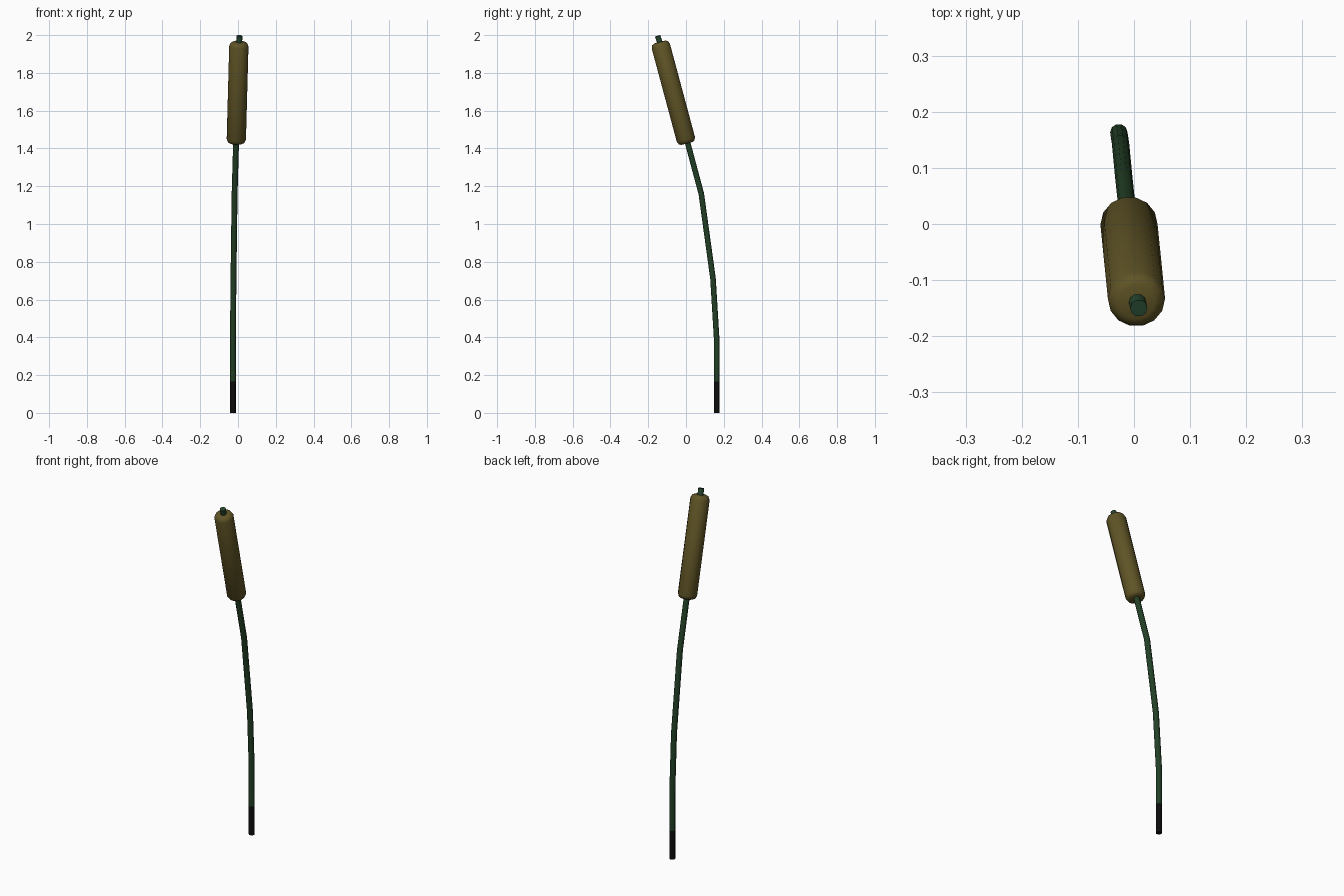
import bpy, bmesh, math
from mathutils import Vector

if "Cube" in bpy.data.objects:
    bpy.data.objects.remove(bpy.data.objects["Cube"])


def material(name, rgb):
    m = bpy.data.materials.new(name)
    m.diffuse_color = (*rgb, 1)
    m.use_nodes = True
    m.node_tree.nodes["Principled BSDF"].inputs["Base Color"].default_value = m.diffuse_color
    return m


GREEN = material("stem green", (0.016, 0.050, 0.019))
DARK = material("waterline black", (0.004, 0.004, 0.004))
TIP = material("tip green", (0.019, 0.060, 0.027))
BROWN = material("seed head brown", (0.115, 0.088, 0.019))


def tube(name, points, radii, sides, mat):
    """Closed tube through points, each ring square to the path."""
    pts = [Vector(p) for p in points]
    bm = bmesh.new()
    rings = []
    for i, (p, r) in enumerate(zip(pts, radii)):
        axis = (pts[min(i + 1, len(pts) - 1)] - pts[max(i - 1, 0)]).normalized()
        u = Vector((0, 1, 0)).cross(axis).normalized()
        v = axis.cross(u)
        rings.append([bm.verts.new(p + r * (math.cos(a) * u + math.sin(a) * v))
                      for a in (2 * math.pi * k / sides for k in range(sides))])
    for a, b in zip(rings, rings[1:]):
        for k in range(sides):
            n = (k + 1) % sides
            bm.faces.new((a[k], a[n], b[n], b[k]))
    bm.faces.new(rings[0][::-1])
    bm.faces.new(rings[-1])
    bmesh.ops.recalc_face_normals(bm, faces=bm.faces)
    mesh = bpy.data.meshes.new(name)
    bm.to_mesh(mesh)
    bm.free()
    mesh.materials.append(mat)
    ob = bpy.data.objects.new(name, mesh)
    bpy.context.collection.objects.link(ob)
    bpy.ops.object.select_all(action='DESELECT')
    ob.select_set(True)
    bpy.context.view_layer.objects.active = ob
    bpy.ops.object.shade_smooth_by_angle(angle=math.radians(50))
    return ob


# Curved stem, black near the ground
R = 0.0155
path = [(-.027, .163, 0), (-.027, .163, .165), (-.027, .163, .38),
        (-.024, .143, .71), (-.018, .081, 1.16), (-.010, .006, 1.44)]
stem = tube("stem", path, [R] * len(path), 10, GREEN)
stem.data.materials.append(DARK)
for f in stem.data.polygons:
    if f.center.z < 0.16:
        f.material_index = 1

# Seed head with rounded ends
bottom, top = Vector((-.0095, .005, 1.427)), Vector((.005, -.139, 1.963))
length = (top - bottom).length
end = [(0, .032), (.006, .044), (.022, .051)]
profile = end + [(length - d, r) for d, r in reversed(end)]
tube("seed_head", [bottom.lerp(top, d / length) for d, _ in profile],
     [r for _, r in profile], 14, BROWN)

# Bare stem tip above the head
tube("stem_tip", [(.004, -.129, 1.93), (.0085, -.150, 1.9955)], [R, R], 10, TIP)
